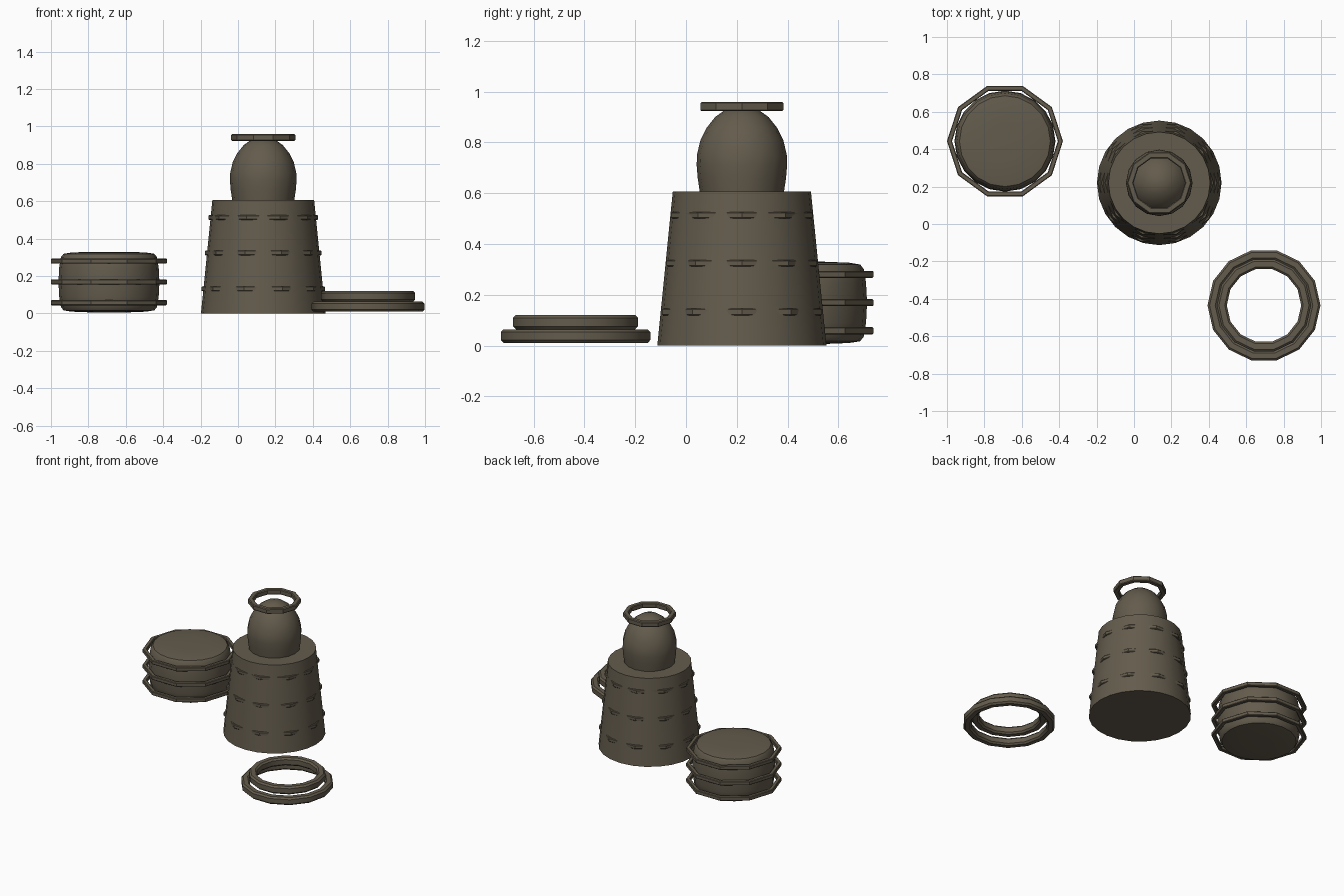
import bpy, math

old = bpy.data.objects.get("Cube")
if old:
    bpy.data.objects.remove(old, do_unlink=True)

# Single weathered brown colour
brown = bpy.data.materials.new("dark_olive_brown")
brown.use_nodes = True
colour = (0.125, 0.105, 0.073, 1)
brown.diffuse_color = colour
shader = brown.node_tree.nodes["Principled BSDF"]
shader.inputs["Base Color"].default_value = colour
shader.inputs["Roughness"].default_value = 0.8


def lathe(name, centre, profile, sides, closed=False):
    """Spin (radius, height) points round a vertical axis; closed makes a ring."""
    n = len(profile)
    verts = []
    for i in range(sides):
        a = 2 * math.pi * i / sides
        verts += [(r * math.cos(a), r * math.sin(a), z) for r, z in profile]
    faces = []
    for i in range(sides):
        j = (i + 1) % sides
        for k in range(n if closed else n - 1):
            m = (k + 1) % n
            faces.append((i * n + k, j * n + k, j * n + m, i * n + m))
    if not closed:
        faces.append([i * n for i in reversed(range(sides))])
        faces.append([i * n + n - 1 for i in range(sides)])
    mesh = bpy.data.meshes.new(name)
    mesh.from_pydata(verts, [], faces)
    mesh.materials.append(brown)
    obj = bpy.data.objects.new(name, mesh)
    obj.location = (*centre, 0)
    bpy.context.collection.objects.link(obj)
    bpy.ops.object.select_all(action='DESELECT')
    obj.select_set(True)
    bpy.context.view_layer.objects.active = obj
    bpy.ops.object.shade_smooth_by_angle(angle=math.radians(30))
    return obj


def hoop(name, centre, inner, outer, low, high, sides, chamfer=0.004):
    """Flat band with lightly chamfered edges."""
    c = chamfer
    section = [(inner + c, low), (outer - c, low), (outer, low + c), (outer, high - c),
               (outer - c, high), (inner + c, high), (inner, high - c), (inner, low + c)]
    return lathe(name, centre, section, sides, closed=True)


# Tapered tower with three hoops whose corners poke through the wall
tower = (0.135, 0.22)
base_r, top_r, tower_h = 0.333, 0.272, 0.607
lathe("tower_body", tower, [(base_r, 0), (top_r, tower_h)], 24)
for label, z in (("lower", 0.132), ("middle", 0.324), ("upper", 0.513)):
    wall = base_r + (top_r - base_r) * z / tower_h
    hoop(label + "_tower_hoop", tower, wall - 0.025, wall + 0.011, z - 0.013, z + 0.013, 10)

# Rounded bulb and the hoop around its crown
lathe("bulb", tower, [(0.165, 0.60), (0.174, 0.66), (0.178, 0.71), (0.177, 0.75),
                      (0.163, 0.81), (0.139, 0.857), (0.105, 0.9), (0.06, 0.932),
                      (0.02, 0.944)], 16)
hoop("crown_hoop", tower, 0.138, 0.172, 0.923, 0.959, 10, 0.005)

# Round drum with three loose hoops
drum = (-0.69, 0.443)
half = [(0.1, 0.006), (0.2, 0.01), (0.243, 0.017), (0.257, 0.035), (0.266, 0.09)]
upper_half = [(r, 0.336 - z) for r, z in reversed(half)]
lathe("drum_body", drum, half + [(0.27, 0.168)] + upper_half, 20)
for label, z in (("lower", 0.058), ("middle", 0.169), ("upper", 0.28)):
    hoop(label + "_drum_hoop", drum, 0.283, 0.31, z - 0.014, z + 0.014, 10)

# Two stacked rings lying on the ground
stack = (0.695, -0.435)
hoop("large_ground_ring", stack, 0.25, 0.302, 0.01, 0.064, 14, 0.011)
hoop("small_ground_ring", stack, 0.199, 0.252, 0.064, 0.12, 14, 0.011)
